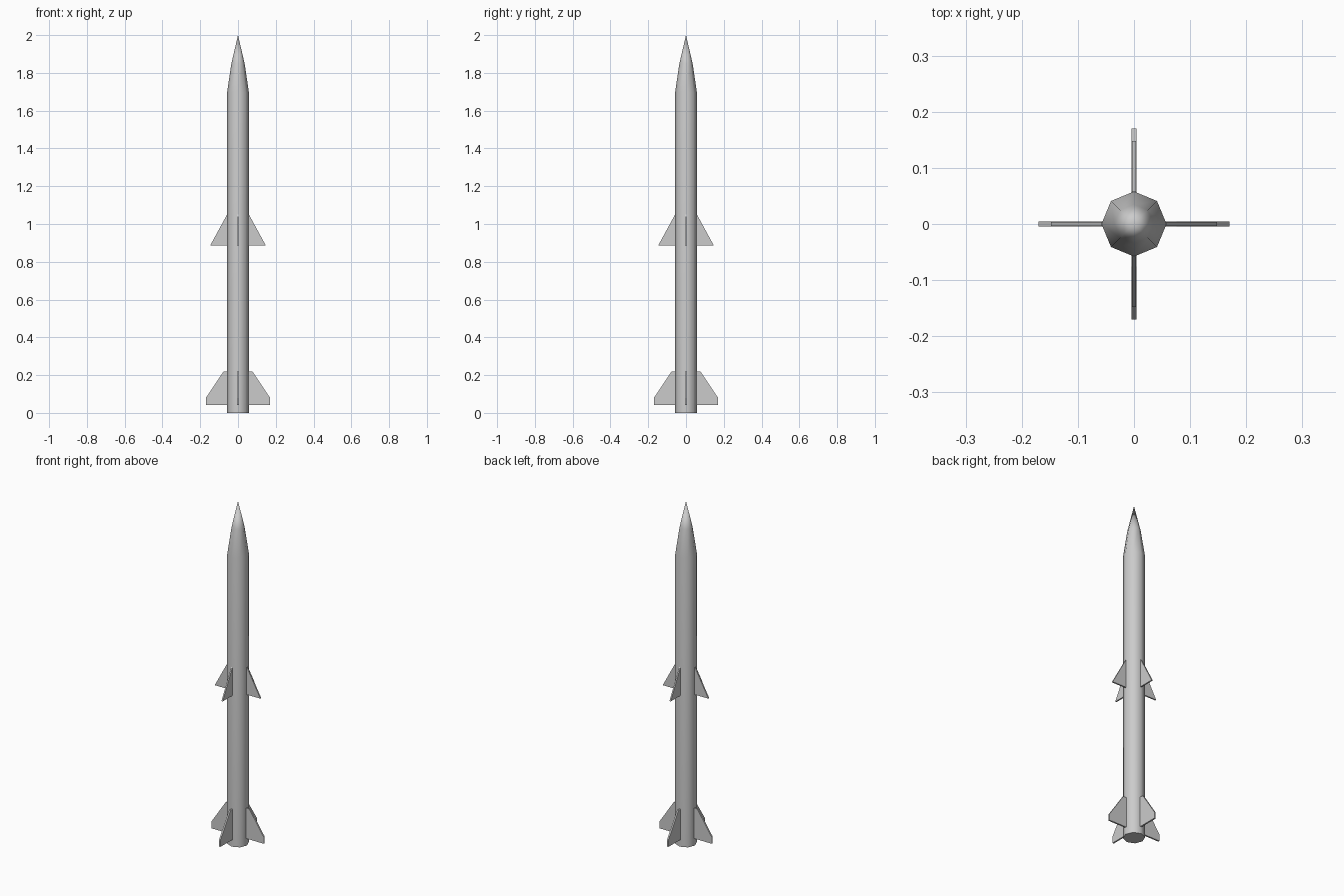
import bpy, bmesh, math
from mathutils import Matrix

if "Cube" in bpy.data.objects:
    bpy.data.objects.remove(bpy.data.objects["Cube"])

SIDES = 8


def make_object(name, bm, smooth=False):
    bmesh.ops.recalc_face_normals(bm, faces=bm.faces)
    mesh = bpy.data.meshes.new(name)
    bm.to_mesh(mesh)
    bm.free()
    obj = bpy.data.objects.new(name, mesh)
    bpy.context.collection.objects.link(obj)
    if smooth:
        bpy.ops.object.select_all(action='DESELECT')
        obj.select_set(True)
        bpy.context.view_layer.objects.active = obj
        bpy.ops.object.shade_smooth_by_angle(angle=math.radians(50))
    return obj


def body(name, profile, tip_z):
    """Octagonal rings from (radius, z) pairs, flat base and pointed tip."""
    bm = bmesh.new()
    rings = [[bm.verts.new((r * math.cos(math.tau * i / SIDES),
                            r * math.sin(math.tau * i / SIDES), z))
              for i in range(SIDES)] for r, z in profile]
    tip = bm.verts.new((0, 0, tip_z))
    bm.faces.new(rings[0])
    for i in range(SIDES):
        j = (i + 1) % SIDES
        for low, high in zip(rings, rings[1:]):
            bm.faces.new((low[i], low[j], high[j], high[i]))
        bm.faces.new((rings[-1][i], rings[-1][j], tip))
    return make_object(name, bm, smooth=True)


def fin(name, outline, thickness, angle):
    """Flat plate from an (x, z) outline, turned about the body axis."""
    bm = bmesh.new()
    face = bm.faces.new([bm.verts.new((x, -thickness / 2, z)) for x, z in outline])
    ext = bmesh.ops.extrude_face_region(bm, geom=[face], use_keep_orig=True)
    new = [v for v in ext["geom"] if isinstance(v, bmesh.types.BMVert)]
    bmesh.ops.translate(bm, verts=new, vec=(0, thickness, 0))
    bmesh.ops.rotate(bm, verts=bm.verts, matrix=Matrix.Rotation(angle, 3, 'Z'))
    return make_object(name, bm)


# Fuselage with tapered nose
body("fuselage", [(0.058, 0), (0.058, 1.695), (0.035, 1.85)], 2.0)

# Four triangular mid fins and four clipped tail fins
mid_outline = [(0.05, 0.885), (0.148, 0.885), (0.058, 1.05), (0.05, 1.05)]
tail_outline = [(0.05, 0.042), (0.17, 0.042), (0.17, 0.08), (0.076, 0.22), (0.05, 0.22)]
for k in range(4):
    fin(f"mid_fin_{k + 1}", mid_outline, 0.008, k * math.pi / 2)
    fin(f"tail_fin_{k + 1}", tail_outline, 0.009, k * math.pi / 2)
